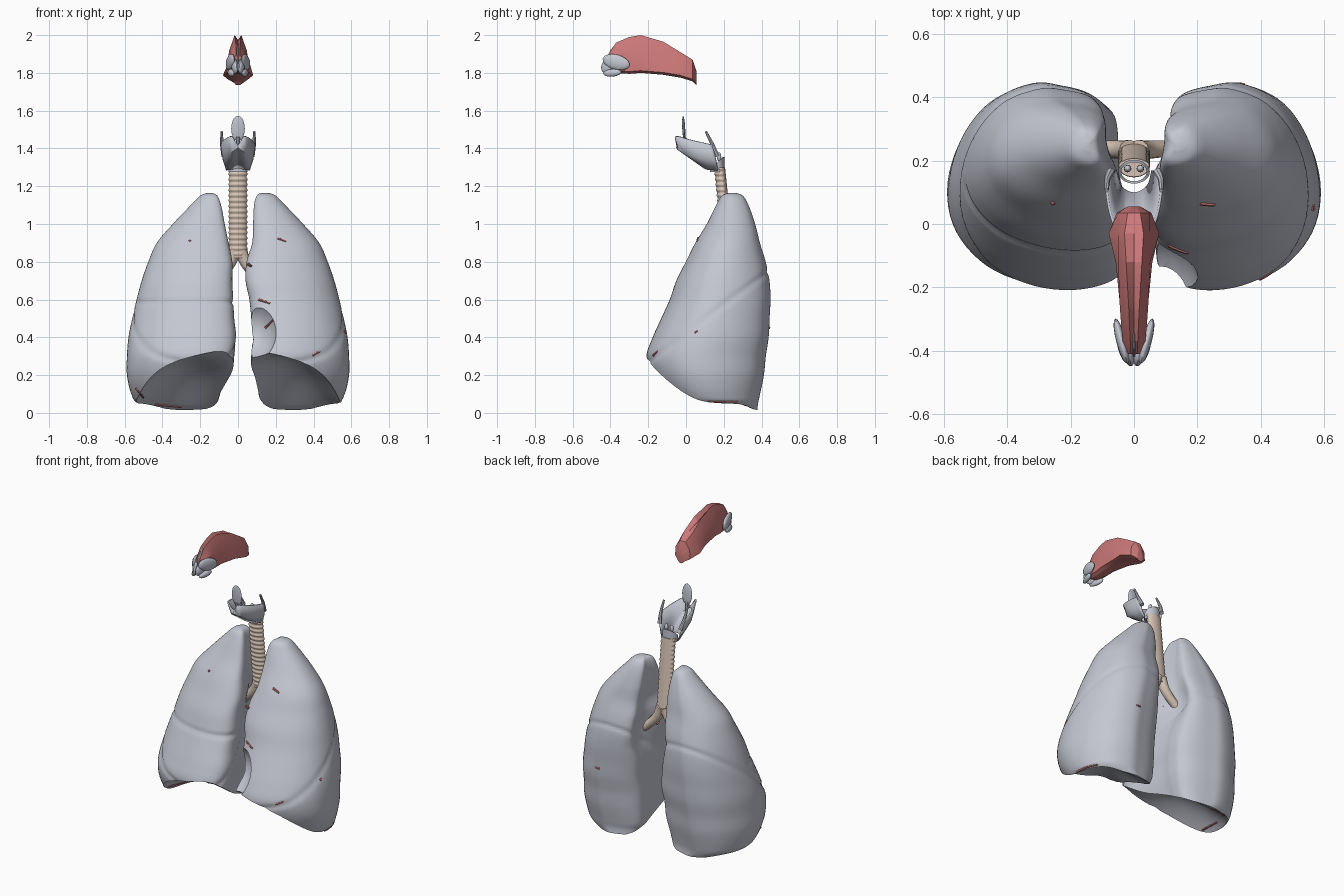
import bpy
import bmesh
import math
from mathutils import Vector, Matrix, Euler

if "Cube" in bpy.data.objects:
    bpy.data.objects.remove(bpy.data.objects["Cube"])


def material(name, colour):
    mat = bpy.data.materials.new(name)
    mat.use_nodes = True
    mat.diffuse_color = (*colour, 1)
    mat.node_tree.nodes["Principled BSDF"].inputs["Base Color"].default_value = (*colour, 1)
    return mat


GREY = material("pale grey", (0.55, 0.57, 0.64))
RED = material("soft red", (0.61, 0.19, 0.19))
TAN = material("warm tan", (0.68, 0.55, 0.46))


def smooth(obj, angle):
    bpy.ops.object.select_all(action="DESELECT")
    obj.select_set(True)
    bpy.context.view_layer.objects.active = obj
    bpy.ops.object.shade_smooth_by_angle(angle=math.radians(angle))


def finish(name, bm, mat, angle=40):
    """Turn a bmesh into a shaded object."""
    bmesh.ops.recalc_face_normals(bm, faces=bm.faces[:])
    mesh = bpy.data.meshes.new(name)
    bm.to_mesh(mesh)
    bm.free()
    obj = bpy.data.objects.new(name, mesh)
    bpy.context.collection.objects.link(obj)
    mesh.materials.append(mat)
    smooth(obj, angle)
    return obj


def spline(points, count, closed=False):
    """Sample a smooth curve through points of any dimension."""
    n = len(points)
    out = []
    for k in range(count):
        t = k * n / count if closed else k * (n - 1) / (count - 1)
        i = int(t) if closed else min(int(t), n - 2)
        f = t - i
        pick = (lambda j: points[j % n]) if closed else (lambda j: points[max(0, min(n - 1, j))])
        a, b, c, d = (pick(i + j) for j in (-1, 0, 1, 2))
        out.append([q + f * (r - p + f * (2 * p - 5 * q + 4 * r - s + f * (3 * (q - r) + s - p))) / 2
                    for p, q, r, s in zip(a, b, c, d)])
    return out


def loft(name, rings, mat, angle=40, closed=True, capped=True):
    """Skin a list of rings that share a point count."""
    bm = bmesh.new()
    rows = [[bm.verts.new(p) for p in ring] for ring in rings]
    n = len(rows[0])
    for a, b in zip(rows, rows[1:]):
        for i in range(n if closed else n - 1):
            j = (i + 1) % n
            bm.faces.new((a[i], a[j], b[j], b[i]))
    if capped:
        bm.faces.new(rows[0])
        bm.faces.new(rows[-1])
    return finish(name, bm, mat, angle)


def tube(name, path, start, end, mat, sides=12, samples=14):
    """Tapered tube along a smooth path."""
    pts = [Vector(p) for p in spline(path, samples)]
    rings = []
    for i, p in enumerate(pts):
        way = pts[min(i + 1, samples - 1)] - pts[max(i - 1, 0)]
        frame = way.to_track_quat("Z", "Y")
        r = start + (end - start) * i / (samples - 1)
        turn = [math.tau * k / sides for k in range(sides)]
        rings.append([p + frame @ Vector((r * math.cos(a), r * math.sin(a), 0)) for a in turn])
    return loft(name, rings, mat)


def ellipsoid(name, centre, radii, mat, tilt=0, yaw=0, segments=32):
    bm = bmesh.new()
    turn = Euler((math.radians(tilt), 0, math.radians(yaw))).to_matrix().to_4x4()
    place = Matrix.Translation(centre) @ turn @ Matrix.Diagonal((*radii, 1))
    bmesh.ops.create_uvsphere(bm, u_segments=segments, v_segments=segments // 2, radius=1, matrix=place)
    return finish(name, bm, mat)


def carve(obj, cutter):
    mod = obj.modifiers.new("carve", "BOOLEAN")
    mod.operation, mod.solver, mod.object = "DIFFERENCE", "EXACT", cutter
    bpy.context.view_layer.objects.active = obj
    bpy.ops.object.modifier_apply(modifier=mod.name)
    bpy.data.objects.remove(cutter)


def base_height(x, y):
    """Underside: high in front near the middle, low behind, bulging up inside."""
    s = max(0, min(1, (x - .05) / .5))
    t = max(0, min(1, (y + .2) / .56))
    front = .34 - .1 * s - .14 * s ** 4
    return front * (1 - t) ** 1.3 + .015 * t + .12 * math.sin(math.pi * t) * math.sin(math.pi * s)


def base_cutter(side):
    rings = []
    for i in range(37):
        x = -.06 + .02 * i
        ring = [(side * x, -.35 + .025 * j, base_height(x, -.35 + .025 * j)) for j in range(35)]
        rings.append(ring + [(side * x, .5, -.2), (side * x, -.35, -.2)])
    return loft("base_cutter", rings, GREY)


# Lungs: horizontal section (medial to lateral, front to back) swept through layers
SECTION = [(.07, .25), (.07, .5), (.1, .72), (.22, .88), (.4, .97), (.57, 1), (.79, .82), (.94, .45), (1, 0),
           (.95, -.42), (.78, -.76), (.52, -.96), (.25, -1), (.06, -.88), (0, -.62), (.04, -.2)]
# height, outer, right inner, left inner, front, back
LAYERS = [(1.165, .16, .14, .125, .23, .26), (1.15, .2, .11, .1, .19, .3), (1.1, .25, .09, .085, .16, .33),
          (1, .345, .07, .08, .11, .365), (.9, .43, .05, .075, .05, .39), (.8, .475, .03, .045, 0, .42),
          (.7, .51, .03, .04, -.05, .44), (.6, .537, .025, .06, -.085, .445), (.5, .56, .02, .07, -.13, .44),
          (.4, .58, .01, .075, -.175, .435), (.3, .588, .02, .07, -.208, .42), (.2, .588, .03, .07, -.185, .41),
          (.1, .565, .06, .075, -.12, .39), (.05, .53, .08, .1, -.05, .38), (.005, .42, .12, .14, .1, .375)]


def lung(name, side):
    rings = []
    for z, outer, inner_r, inner_l, front, back in spline(LAYERS, 110):
        inner = inner_l if side > 0 else inner_r
        mid, half = (front + back) / 2, (back - front) / 2
        ring = []
        for u, v in spline(SECTION, 80, closed=True):
            y = mid + v * half
            # oblique fissure, and on the right a level one in front
            dent = math.exp(-((z - .42 - .75 * y) / .014) ** 2)
            if side < 0 and y < .12:
                dent = max(dent, math.exp(-((z - .585) / .013) ** 2))
            shrink = 1 - .03 * dent
            # hollow where the airway enters
            root = math.exp(-((z - .72) / .15) ** 2 - ((v - .45) / .45) ** 2) * max(0, 1 - 3 * u)
            x = inner + (outer - inner) * (.5 + (u - .5) * shrink) + .08 * root
            ring.append((side * x, mid + v * half * shrink, z))
        rings.append(ring)
    obj = loft(name, rings, GREY)
    carve(obj, base_cutter(side))
    if side > 0:
        # heart notch
        carve(obj, ellipsoid("notch_cutter", (.07, -.25, .45), (.145, .22, .185), GREY))
    smooth(obj, 40)
    return obj


right_lung = lung("right_lung", -1)
left_lung = lung("left_lung", 1)


def streak(name, obj, start, end, way):
    """Thin vessel laid on the surface met when looking along way."""
    path = []
    for k in range(6):
        hit, spot, normal, face = obj.ray_cast(Vector(start).lerp(Vector(end), k / 5), Vector(way))
        if hit:
            path.append(spot)
    if len(path) > 1:
        tube(name, path, .007, .005, RED, 6, 8)


# Small vessels showing on the lung surfaces
BACKWARD, FORWARD, INWARD = (0, 1, 0), (0, -1, 0), (-1, 0, 0)
streak("left_upper_vessel", left_lung, (.21, -1, .925), (.255, -1, .908), BACKWARD)
streak("left_lower_vessel", left_lung, (.395, -1, .305), (.435, -1, .325), BACKWARD)
streak("left_notch_vessel", left_lung, (.11, -1, .6), (.17, -1, .58), BACKWARD)
streak("left_heart_vessel", left_lung, (.145, -1, .45), (.185, -1, .49), BACKWARD)
streak("left_back_vessel", left_lung, (.32, 1, .45), (.35, 1, .45), FORWARD)
streak("left_side_vessel", left_lung, (1, .045, .425), (1, .06, .435), INWARD)
streak("left_base_vessel", left_lung, (1, .02, .062), (1, .27, .058), INWARD)
streak("right_upper_vessel", right_lung, (-.26, -1, .91), (-.25, -1, .915), BACKWARD)
streak("right_corner_vessel", right_lung, (-.54, -1, .13), (-.5, -1, .08), BACKWARD)
streak("right_base_vessel", right_lung, (-.44, -1, .045), (-.3, -1, .03), BACKWARD)

# Windpipe: ribbed in front, flat and plain behind
rings = []
steps = 136
for k in range(steps):
    t = k / (steps - 1)
    rib = .0025 * math.sin(t * math.tau * 17)
    ring = []
    for i in range(28):
        a = math.tau * i / 28
        c, s = math.cos(a), math.sin(a)
        r = rib if s < .5 else 0
        ring.append(((.048 + r) * c, .183 + .05 * t + (.034 + r) * (s if s < 0 else .7 * s), 1.3 - .48 * t))
    rings.append(ring)
loft("windpipe", rings, TAN, 60)

# Bronchi and the vessels at the lung roots
for side, label in ((-1, "right"), (1, "left")):
    tube(label + "_bronchus", [(side * .015, .232, .86), (side * .05, .235, .78), (side * .14, .24, .69)],
         .034, .024, TAN)
    tube(label + "_root_vessel", [(side * .08, .18, .72), (side * .12, .16, .68), (side * .2, .1, .62)],
         .012, .008, RED)
tube("upper_heart_vessel", [(.05, .01, .79), (.065, .01, .78), (.09, .04, .77)], .008, .005, RED, 8)

# Voice box: keeled shield open behind, with horns
top = [(0, -.03, 1.415), (.03, -.052, 1.465), (.07, .03, 1.445), (.087, .14, 1.42)]
low = [(0, .1, 1.3), (.028, .11, 1.295), (.045, .13, 1.29), (.055, .17, 1.285)]
keel = [(0, -.045, 1.405), (.028, -.02, 1.385), (.058, .05, 1.36), (.073, .16, 1.34)]


def both_sides(points):
    return spline([(-x, y, z) for x, y, z in points[:0:-1]] + points, 25)


shield = loft("voice_box_shield", [both_sides(p) for p in (top, keel, low)], GREY, closed=False, capped=False)
shield.modifiers.new("thickness", "SOLIDIFY").thickness = .008
for side, label in ((-1, "right"), (1, "left")):
    tube(label + "_upper_horn", [(side * .075, .165, 1.36), (side * .085, .14, 1.42), (side * .086, .105, 1.49)],
         .014, .006, GREY, 8)
    ellipsoid(label + "_pivot_cartilage", (side * .02, .175, 1.355), (.012, .012, .025), GREY, segments=12)

# Ring cartilage, taller behind
rings = []
for r, height in ((.05, 0), (.05, 1), (.04, 1), (.04, 0), (.05, 0)):
    ring = []
    for i in range(32):
        a = math.tau * i / 32
        s = math.sin(a)
        ring.append((r * math.cos(a), .165 + .75 * r * s, 1.275 + height * (.05 + .03 * s)))
    rings.append(ring)
loft("ring_cartilage", rings, GREY, capped=False)

# Epiglottis: leaf with a stalk
ellipsoid("epiglottis_leaf", (0, -.012, 1.505), (.036, .008, .068), GREY, 3, segments=20)
tube("epiglottis_stalk", [(0, -.012, 1.46), (0, -.005, 1.42), (0, .0, 1.39)], .013, .006, GREY, 8, 5)

# Nasal cavity: faceted, with a slit along the ridge
# depth, top, bottom, ridge width, base width
STATIONS = [(-.41, 1.9, 1.82, .01, .025), (-.37, 1.96, 1.8, .012, .036), (-.3, 1.99, 1.795, .015, .042),
            (-.24, 2, 1.8, .018, .046), (-.12, 1.965, 1.79, .025, .058), (-.03, 1.91, 1.775, .03, .08),
            (.035, 1.87, 1.755, .02, .055), (.055, 1.81, 1.735, .008, .02)]
rings = []
for y, high, bottom, ridge, base in STATIONS:
    slit = .025 if y < -.1 else 0
    half = [(ridge, high), (min(base, .05), high * .6 + bottom * .4), (base, bottom + .012), (base * .5, bottom)]
    outline = [(0, high - slit)] + half + [(0, bottom)] + [(-x, z) for x, z in half[::-1]]
    rings.append([(x, y, z) for x, z in outline])
loft("nasal_cavity", rings, RED, 20)

# Nose cartilages, converging on the tip
for side, label in ((-1, "right"), (1, "left")):
    ellipsoid(label + "_nose_wing", (side * .04, -.37, 1.857), (.016, .076, .04), GREY, -14, side * -15, 16)
    ellipsoid(label + "_nose_tip", (side * .017, -.415, 1.835), (.016, .034, .042), GREY, -25, side * -15, 16)
    ellipsoid(label + "_nostril_rim", (side * .036, -.39, 1.8), (.015, .05, .02), GREY, 5, side * -15, 16)
ellipsoid("nose_septum", (0, -.375, 1.88), (.007, .04, .08), GREY, -20, 0, 16)
